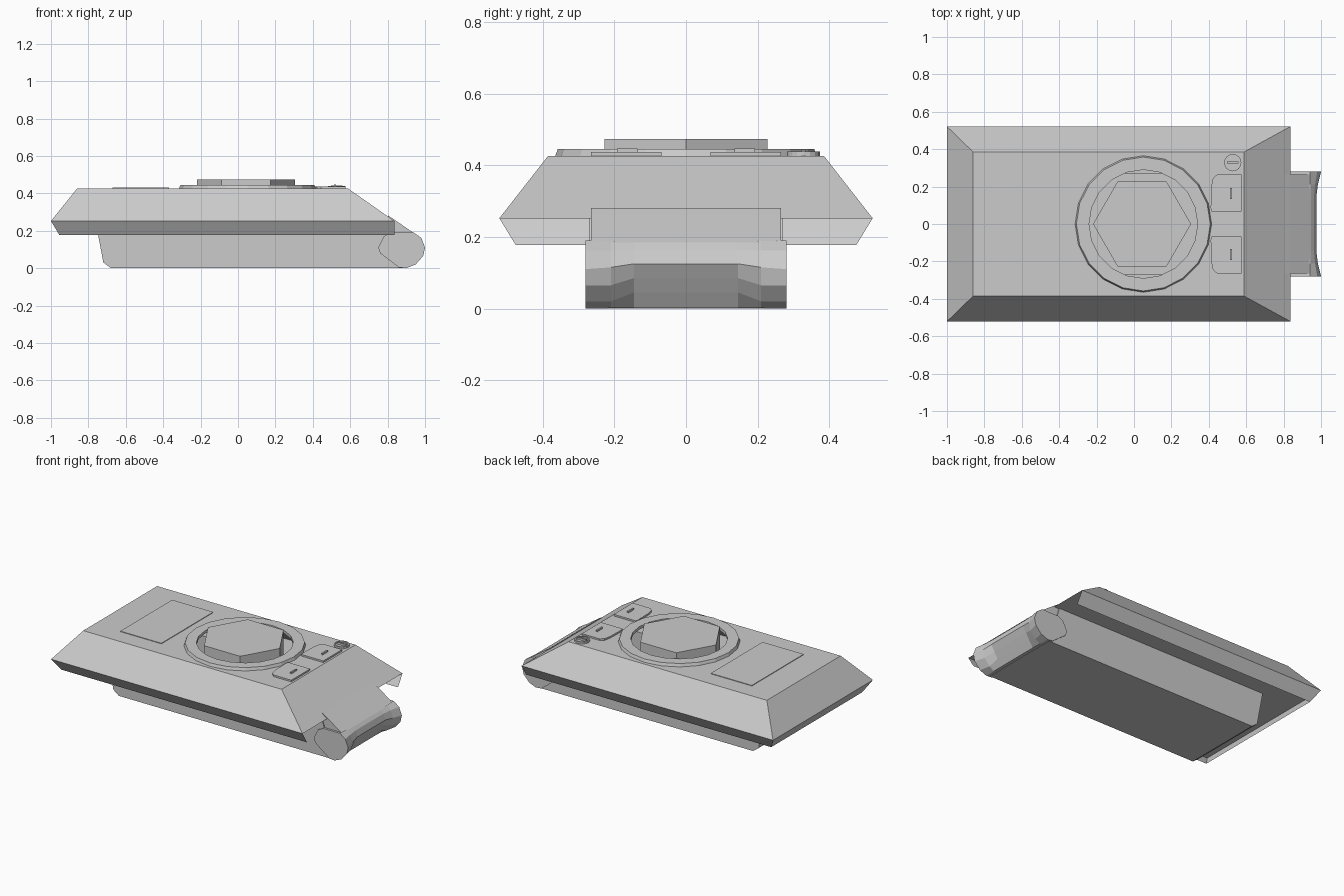
import bpy, bmesh
from math import sin, cos, pi

if "Cube" in bpy.data.objects:
    bpy.data.objects.remove(bpy.data.objects["Cube"])

RING_X = 0.05
DECK = 0.426


def finish(bm, name):
    bmesh.ops.remove_doubles(bm, verts=bm.verts, dist=1e-5)
    bmesh.ops.recalc_face_normals(bm, faces=bm.faces)
    me = bpy.data.meshes.new(name)
    bm.to_mesh(me)
    bm.free()
    ob = bpy.data.objects.new(name, me)
    bpy.context.collection.objects.link(ob)
    return ob


def add_loop(bm, pts):
    return [bm.verts.new(p) for p in pts]


def bridge(bm, a, b, skip=()):
    n = len(a)
    for i in range(n):
        if i not in skip:
            bm.faces.new((a[i], a[(i + 1) % n], b[(i + 1) % n], b[i]))


def fill_between(bm, outer, inner):
    edges = []
    for lp in (outer, inner):
        for i, v in enumerate(lp):
            w = lp[(i + 1) % len(lp)]
            edges.append(bm.edges.get((v, w)) or bm.edges.new((v, w)))
    bmesh.ops.triangle_fill(bm, use_beauty=True, edges=edges)


def rect(x0, x1, y, z):
    return [(x0, -y, z), (x1, -y, z), (x1, y, z), (x0, y, z)]


def circle(cx, cy, r, z, n):
    return [(cx + r * cos(2 * pi * i / n), cy + r * sin(2 * pi * i / n), z) for i in range(n)]


def loft(name, sections, closed=False):
    """Skin a list of point loops; cap the ends, or join last to first."""
    bm = bmesh.new()
    loops = [add_loop(bm, s) for s in sections]
    for a, b in zip(loops, loops[1:]):
        bridge(bm, a, b)
    if closed:
        bridge(bm, loops[-1], loops[0])
    else:
        bm.faces.new(loops[0])
        bm.faces.new(loops[-1])
    return finish(bm, name)


def slab(name, outline, z0, z1):
    return loft(name, [[(x, y, z) for x, y in outline] for z in (z0, z1)])


def box(name, x0, x1, y0, y1, z0, z1):
    return slab(name, [(x0, y0), (x1, y0), (x1, y1), (x0, y1)], z0, z1)


# Hollow hull: sloped upper body with turret opening, sponson floor, lower tub
bm = bmesh.new()
top = add_loop(bm, rect(-0.86, 0.588, 0.385, DECK))
mid = add_loop(bm, rect(-1.0, 0.836, 0.521, 0.252))
bridge(bm, top, mid)
fill_between(bm, top, add_loop(bm, circle(RING_X, 0, 0.29, DECK, 20)))
tub = [(-0.762, 0.252), (-0.72, 0.03), (-0.68, 0.0), (0.88, 0.0), (0.80, 0.252)]
sides = [add_loop(bm, [(x, y, z) for x, z in tub]) for y in (-0.271, 0.271)]
for s in sides:
    bm.faces.new(s)
bridge(bm, sides[0], sides[1], skip=(4,))
fill_between(bm, mid, [sides[0][0], sides[0][4], sides[1][4], sides[1][0]])
finish(bm, "hull")

# Thin skirt hanging inward below the sponsons, open at the front
bm = bmesh.new()
bridge(bm, add_loop(bm, rect(-1.0, 0.836, 0.521, 0.252)),
       add_loop(bm, rect(-0.955, 0.836, 0.475, 0.177)), skip=(1,))
finish(bm, "side_skirt")

# Rounded transmission cover with recessed middle
back = [(0.86, 0.004), (0.76, 0.08), (0.75, 0.11), (0.78, 0.17), (0.82, 0.19)]
end = back + [(0.94, 0.19), (0.98, 0.162), (1.0, 0.11), (0.99, 0.065), (0.95, 0.02), (0.90, 0.0)]
shoulder = back + [(0.94, 0.188), (0.968, 0.162), (0.983, 0.115), (0.972, 0.065), (0.935, 0.02), (0.90, 0.001)]
middle = back + [(0.94, 0.187), (0.962, 0.164), (0.975, 0.125), (0.952, 0.085), (0.928, 0.045), (0.90, 0.002)]
stations = [(-0.28, end), (-0.21, shoulder), (-0.145, middle),
            (0.145, middle), (0.21, shoulder), (0.28, end)]
loft("transmission_cover", [[(x, y, z) for x, z in p] for y, p in stations])

# Lower front plate lying over the slope
plate = [(0.80, 0.272), (0.803, 0.281), (0.835, 0.26), (0.945, 0.184), (0.81, 0.18)]
loft("lower_front_plate", [[(x, y, z) for x, z in plate] for y in (-0.265, 0.265)])

# Turret ring and hexagonal turret base
loft("turret_ring", [circle(RING_X, 0, r, z, 20) for r, z in
                     ((0.365, DECK), (0.358, 0.445), (0.29, 0.445), (0.29, DECK))], closed=True)
loft("turret_base", [circle(RING_X - 0.007, 0, 0.262, z, 6) for z in (0.08, 0.473)])

# Crew hatches with handles
hatch = [(0.415, 0.068), (0.575, 0.068), (0.575, 0.265), (0.445, 0.265), (0.422, 0.245), (0.413, 0.2), (0.41, 0.085)]
for side, s in (("left", 1), ("right", -1)):
    slab("hatch_" + side, [(x, s * y) for x, y in hatch], DECK - 0.002, 0.437)
    y0, y1 = sorted((s * 0.135, s * 0.192))
    box("hatch_handle_" + side, 0.514, 0.524, y0, y1, 0.435, 0.447)

# Small round vent with bar
loft("vent", [circle(0.528, 0.328, r, z, 16) for r, z in
              ((0.046, DECK - 0.002), (0.046, 0.438), (0.037, 0.438), (0.037, 0.430))])
box("vent_bar", 0.498, 0.558, 0.323, 0.333, 0.428, 0.443)

# Thin engine deck plate
box("engine_deck_plate", -0.67, -0.37, -0.27, 0.27, DECK - 0.002, DECK + 0.004)
